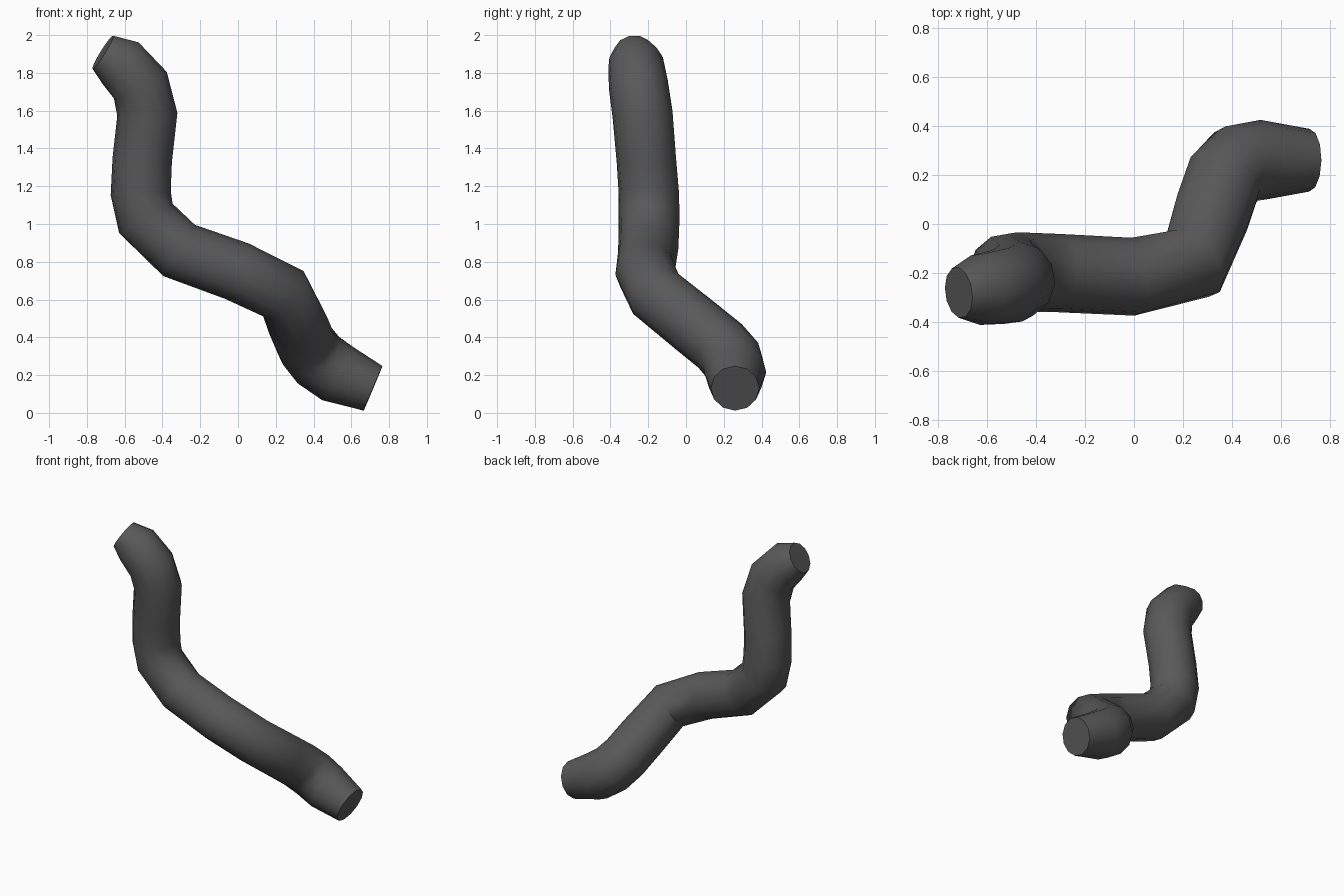
import bpy
import math

if "Cube" in bpy.data.objects:
    bpy.data.objects.remove(bpy.data.objects["Cube"])

# Centre line of the bent tube: x, y, z, radius
path = [
    (0.715, 0.26, 0.13, 0.128),
    (0.525, 0.262, 0.21, 0.163),
    (0.425, 0.245, 0.28, 0.165),
    (0.365, 0.18, 0.355, 0.163),
    (0.32, 0.05, 0.46, 0.162),
    (0.242, -0.16, 0.63, 0.16),
    (-0.005, -0.215, 0.75, 0.16),
    (-0.312, -0.20, 0.86, 0.16),
    (-0.488, -0.195, 1.03, 0.162),
    (-0.515, -0.197, 1.165, 0.16),
    (-0.507, -0.21, 1.34, 0.158),
    (-0.48, -0.23, 1.58, 0.16),
    (-0.517, -0.252, 1.735, 0.158),
    (-0.622, -0.267, 1.852, 0.148),
    (-0.715, -0.28, 1.91, 0.105),
]

# Twelve-sided tube swept along the path, closed at both ends
curve = bpy.data.curves.new("bent_tube", "CURVE")
curve.dimensions = "3D"
curve.twist_mode = "MINIMUM"
curve.bevel_depth = 1.0
curve.bevel_resolution = 4
curve.use_fill_caps = True
spline = curve.splines.new("POLY")
spline.points.add(len(path) - 1)
for point, (x, y, z, r) in zip(spline.points, path):
    point.co = (x, y, z, 1)
    point.radius = r

tube = bpy.data.objects.new("bent_tube", curve)
bpy.context.collection.objects.link(tube)
bpy.context.view_layer.objects.active = tube
tube.select_set(True)
bpy.ops.object.convert(target="MESH")
tube = bpy.context.object

# Merge the cap seams, then smooth the walls and keep the ends crisp
bpy.ops.object.mode_set(mode="EDIT")
bpy.ops.mesh.select_all(action="SELECT")
bpy.ops.mesh.remove_doubles(threshold=0.0005)
bpy.ops.mesh.normals_make_consistent(inside=False)
bpy.ops.object.mode_set(mode="OBJECT")
bpy.ops.object.shade_smooth_by_angle(angle=math.radians(50))

# Dark grey finish
mat = bpy.data.materials.new("dark_grey")
mat.diffuse_color = (0.1, 0.1, 0.1, 1)
mat.use_nodes = True
mat.node_tree.nodes["Principled BSDF"].inputs["Base Color"].default_value = mat.diffuse_color
tube.data.materials.clear()
tube.data.materials.append(mat)
